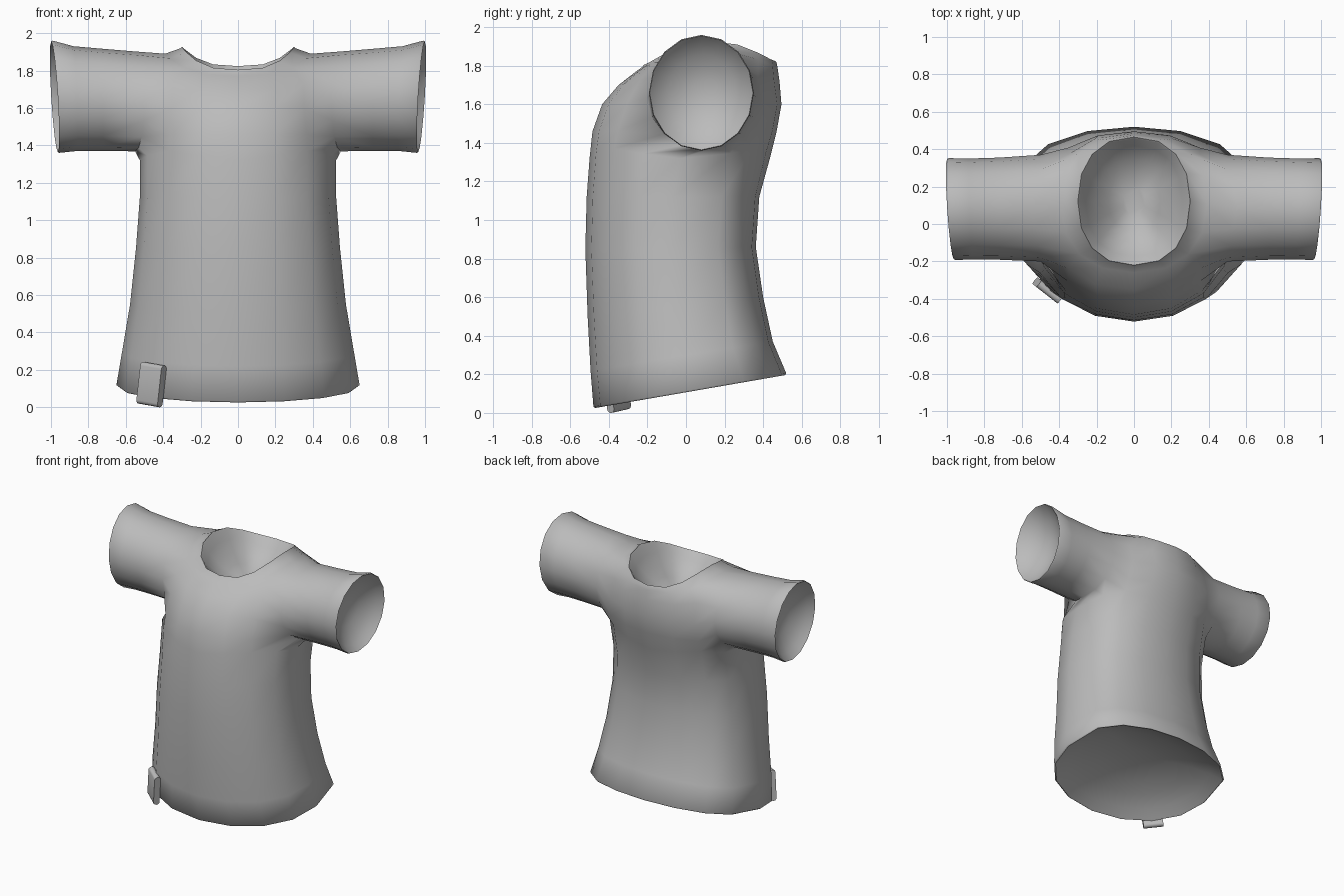
import bpy, bmesh
from math import sin, cos, pi, radians, copysign
from mathutils import Matrix, Vector

cube = bpy.data.objects.get("Cube")
if cube:
    bpy.data.objects.remove(cube, do_unlink=True)

grey = bpy.data.materials.new("cloth grey")
grey.use_nodes = True
grey.diffuse_color = (0.5, 0.5, 0.5, 1)
grey.node_tree.nodes["Principled BSDF"].inputs["Base Color"].default_value = (0.5, 0.5, 0.5, 1)


def finish(bm, name):
    bmesh.ops.recalc_face_normals(bm, faces=bm.faces)
    mesh = bpy.data.meshes.new(name)
    bm.to_mesh(mesh)
    bm.free()
    mesh.materials.append(grey)
    obj = bpy.data.objects.new(name, mesh)
    bpy.context.collection.objects.link(obj)
    bpy.ops.object.select_all(action='DESELECT')
    obj.select_set(True)
    bpy.context.view_layer.objects.active = obj
    bpy.ops.object.shade_smooth_by_angle(angle=radians(65))


def bridge(bm, a, b):
    for k in range(len(a)):
        n = (k + 1) % len(a)
        bm.faces.new((a[k], a[n], b[n], b[k]))


def hollow(bm, ring, axis, depth):
    """Rounded rim and a smooth bowl closing an opening that faces along axis."""
    axis = Vector(axis).normalized()
    centre = sum((v.co for v in ring), Vector()) / len(ring)
    profile = [(0.985, 0.008), (0.96, 0)]
    profile += [(r, -depth * (1 - r * r)) for r in (0.85, 0.65, 0.45, 0.2)]
    last = ring
    for r, push in profile:
        new = [bm.verts.new(centre + (v.co - centre) * r + axis * push) for v in ring]
        bridge(bm, last, new)
        last = new
    bm.faces.new(last)


def power(value, p):
    return copysign(abs(value) ** p, value)


SIDES = 16
UNDERARM, SHOULDER = 5, 9
# torso rows: front z, back z, half width, front y, back y, side rise
ROWS = [
    (0.032, 0.205, 0.65, -0.48, 0.52, 0),
    (0.22, 0.37, 0.62, -0.495, 0.45, 0),
    (0.50, 0.60, 0.577, -0.51, 0.40, 0),
    (0.85, 0.86, 0.545, -0.522, 0.362, 0),
    (1.12, 1.12, 0.525, -0.515, 0.38, 0),
    (1.32, 1.32, 0.525, -0.50, 0.435, 0),
    (1.46, 1.46, 0.52, -0.485, 0.47, 0),
    (1.60, 1.60, 0.50, -0.435, 0.495, 0),
    (1.70, 1.72, 0.47, -0.35, 0.485, 0.06),
    (1.77, 1.79, 0.39, -0.26, 0.475, 0.11),
    (1.795, 1.815, 0.305, -0.225, 0.47, 0.115),
]
# sleeve rings: x, centre y, centre z, y radius, z radius, tilt, pinch at front and back
SLEEVE = [
    (0.55, 0.085, 1.635, 0.285, 0.267, 0, 0.05),
    (0.72, 0.082, 1.643, 0.273, 0.273, 0, 0),
    (0.87, 0.08, 1.65, 0.27, 0.28, 0.01, 0),
    (0.973, 0.08, 1.66, 0.272, 0.30, 0.018, 0),
]

# torso, with a gap left on each side for the sleeves
bm = bmesh.new()
torso = []
for row, (zf, zb, width, yf, yb, rise) in enumerate(ROWS):
    ring = []
    mid, depth = (yf + yb) / 2, (yb - yf) / 2
    for k in range(SIDES):
        a = 2 * pi * k / SIDES
        c, s = cos(a), sin(a)
        if rise:
            c, s = power(c, 0.85), power(s, 0.9)      # neck and shoulders are squarer
        else:
            s = power(s, 0.6 if s > 0 else 0.93)      # the back is flatter than the front
        z = zf + (zb - zf) * (s + 1) / 2 + rise * abs(c) ** 3
        if row == UNDERARM:
            z += 0.05 * sin(2 * a) ** 2               # curve up around the armholes
        ring.append(bm.verts.new((width * c, mid + depth * s, z)))
    torso.append(ring)

armhole_columns = (14, 15, 0, 1, 6, 7, 8, 9)
for r in range(len(torso) - 1):
    for k in range(SIDES):
        if UNDERARM <= r < SHOULDER and k in armhole_columns:
            continue
        n = (k + 1) % SIDES
        bm.faces.new((torso[r][k], torso[r][n], torso[r + 1][n], torso[r + 1][k]))
hollow(bm, torso[0], (0, 0.17, -1), 0.15)
hollow(bm, torso[-1], (0, 0, 1), 0.22)

# sleeves, each starting from the armhole edge
side_rows = list(range(UNDERARM + 1, SHOULDER))
edge = [(UNDERARM, j) for j in (0, 1, 2)] + [(r, 2) for r in side_rows]
edge += [(SHOULDER, j) for j in (2, 1, 0, -1, -2)]
edge += [(r, -2) for r in reversed(side_rows)] + [(UNDERARM, j) for j in (-2, -1)]
for side in (1, -1):
    last = [torso[r][j % SIDES if side > 0 else 8 - j] for r, j in edge]
    for x, cy, cz, ry, rz, tilt, pinch in SLEEVE:
        ring = []
        for k in range(SIDES):
            a = 2 * pi * k / SIDES
            out = x + tilt * (sin(a) - cos(a)) - pinch * abs(sin(a))
            ring.append(bm.verts.new((side * out, cy + ry * sin(a), cz - rz * cos(a))))
        bridge(bm, last, ring)
        last = ring
    hollow(bm, last, (side, -0.06, -0.06), 0.13)
finish(bm, "shirt")

# folded tag clipped over the hem
bm = bmesh.new()
bmesh.ops.create_cube(bm, size=1)
bmesh.ops.scale(bm, vec=(0.145, 0.044, 0.225), verts=bm.verts)
bmesh.ops.bevel(bm, geom=[e for e in bm.edges if abs(e.verts[0].co.x - e.verts[1].co.x) > 0.1],
                offset=0.02, segments=3, affect='EDGES', profile=0.5)
turn = Matrix.Rotation(radians(-38), 4, 'Z') @ Matrix.Rotation(radians(8), 4, 'Y')
bmesh.ops.transform(bm, matrix=Matrix.Translation((-0.463, -0.355, 0.121)) @ turn, verts=bm.verts)
finish(bm, "hem_tag")
